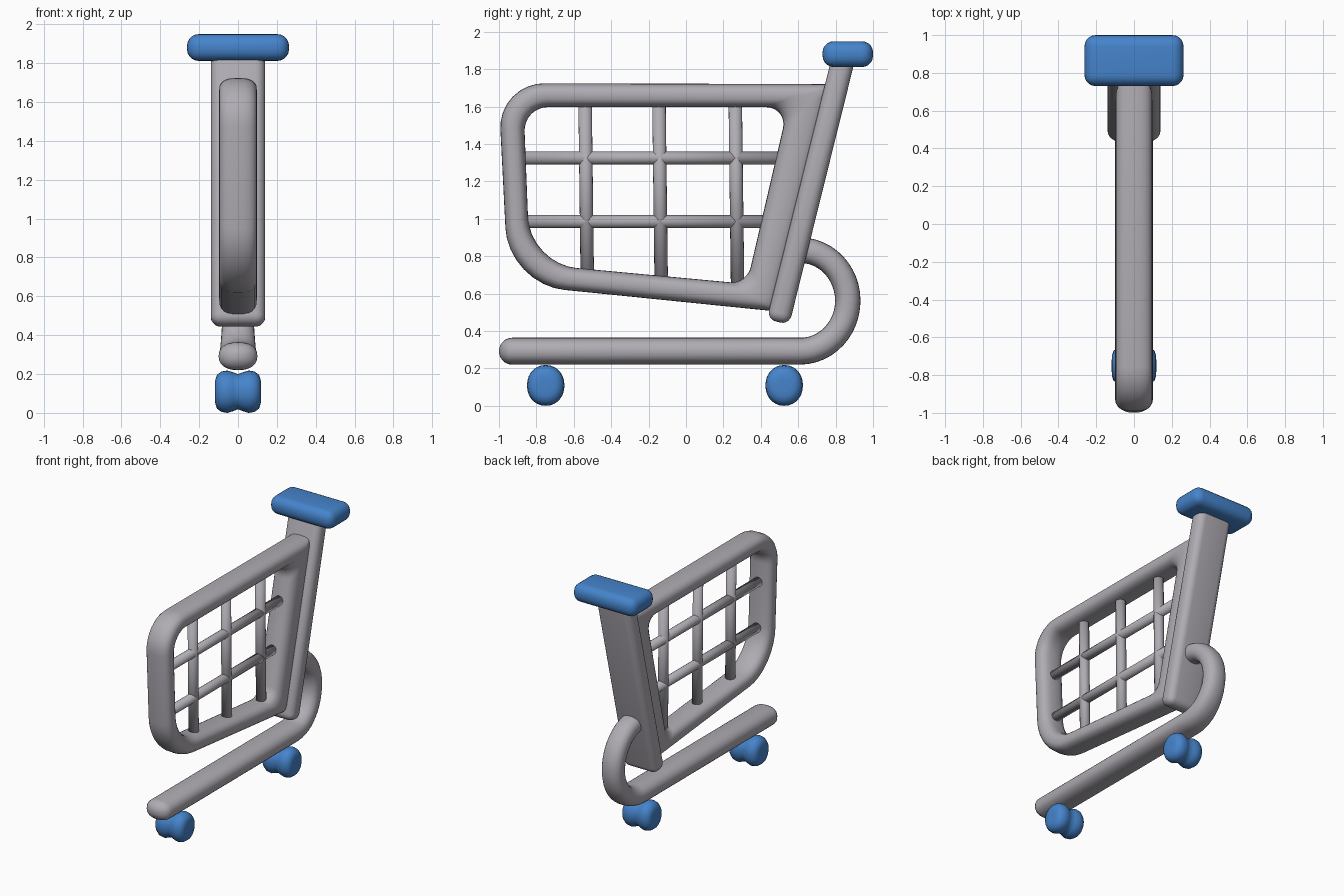
import bpy, bmesh, math
from mathutils import Vector

if "Cube" in bpy.data.objects:
    bpy.data.objects.remove(bpy.data.objects["Cube"])


def material(name, rgb):
    m = bpy.data.materials.new(name)
    m.diffuse_color = (*rgb, 1)
    m.use_nodes = True
    m.node_tree.nodes["Principled BSDF"].inputs["Base Color"].default_value = m.diffuse_color
    return m


GREY = material("light grey metal", (0.43, 0.41, 0.45))
BLUE = material("blue plastic", (0.06, 0.23, 0.60))


def finish(name, bm, mat):
    bmesh.ops.recalc_face_normals(bm, faces=bm.faces)
    me = bpy.data.meshes.new(name)
    bm.to_mesh(me)
    bm.free()
    me.materials.append(mat)
    for p in me.polygons:
        p.use_smooth = True
    ob = bpy.data.objects.new(name, me)
    bpy.context.collection.objects.link(ob)
    return ob


def loft(name, rings, mat, closed=False):
    """Skin a list of equal-length rings of points."""
    bm = bmesh.new()
    vs = [[bm.verts.new(p) for p in r] for r in rings]
    n, k = len(rings), len(rings[0])
    for i in range(n if closed else n - 1):
        a, b = vs[i], vs[(i + 1) % n]
        for j in range(k):
            bm.faces.new((a[j], a[(j + 1) % k], b[(j + 1) % k], b[j]))
    if not closed:
        bm.faces.new(vs[0])
        bm.faces.new(vs[-1])
    return finish(name, bm, mat)


def section(power, n=24):
    """Unit rounded-square cross-section."""
    f = lambda v: math.copysign(abs(v) ** (2 / power), v)
    return [(f(math.cos(2 * math.pi * i / n)), f(math.sin(2 * math.pi * i / n))) for i in range(n)]


def rounded(poly, radii, n=8):
    """Polygon in (y, z) with each corner replaced by an arc-like curve."""
    out = []
    for i, c in enumerate(poly):
        c = Vector(c)
        a = (Vector(poly[i - 1]) - c).normalized() * radii[i]
        b = (Vector(poly[(i + 1) % len(poly)]) - c).normalized() * radii[i]
        for s in range(n + 1):
            t = s / n
            w = [(1 - t) ** 2, 1.17 * t * (1 - t), t * t]  # near-circular weights
            w[1] = 1.41 * t * (1 - t)
            out.append(c + (a * w[0] + b * w[2]) / sum(w))
    return out


def rounded_box(name, size, loc, bevel, mat, rot=0):
    bm = bmesh.new()
    bmesh.ops.create_cube(bm, size=1)
    bmesh.ops.scale(bm, vec=size, verts=bm.verts)
    bmesh.ops.bevel(bm, geom=bm.edges[:], offset=bevel, segments=5, profile=0.5, affect='EDGES')
    ob = finish(name, bm, mat)
    ob.location = loc
    ob.rotation_euler.x = rot
    return ob


def rod(name, a, b, r, mat):
    a, b = Vector(a), Vector(b)
    d = (b - a).normalized()
    u = Vector((1, 0, 0))
    v = d.cross(u)
    return loft(name, [[p + u * r * cx + v * r * cy for cx, cy in section(2, 16)] for p in (a, b)], mat)


# Basket rim: skin between an outer and an inner rounded outline
outer = rounded([(-1.005, 1.725), (-0.95, 0.65), (0.48, 0.505), (0.785, 1.72)], [0.25, 0.30, 0.02, 0.02])
inner = rounded([(-0.868, 1.597), (-0.835, 0.76), (0.325, 0.652), (0.545, 1.597)], [0.13, 0.25, 0.09, 0.12])
rings = []
for o, i in zip(outer, inner):
    mid, half = (o + i) / 2, (o - i) / 2
    rings.append([(0.097 * sx, *(mid + half * sn)) for sx, sn in section(2.6)])
loft("basket_rim", rings, GREY, closed=True)

# Basket grid
for k, y in enumerate((-0.535, -0.14, 0.268)):
    rod(f"grid_upright_{k}", (0, y + 0.008, 0.62), (0, y - 0.005, 1.66), 0.036, GREY)
for k, (z, end) in enumerate(((1.325, 0.56), (0.985, 0.48))):
    rod(f"grid_crossbar_{k}", (0, -0.92, z), (0, end, z), 0.035, GREY)

# Leaning rear post
lo, hi = Vector((0, 0.492, 0.448)), Vector((0, 0.845, 1.87))
d = hi - lo
rounded_box("rear_post", (0.28, 0.124, d.length), (lo + hi) / 2, 0.05, GREY, -math.atan2(d.y, d.z))

# Base rail with rounded front end and hook curling back into the post
path, size = [], []
for t in range(6):
    a = math.radians(12 + 78 * t / 5)
    path.append((-0.93 - 0.07 * math.cos(a), 0.292))
    size.append((0.1 * math.sin(a), 0.072 * math.sin(a)))
path.append((0.3, 0.292))
size.append((0.1, 0.072))
for t in range(25):
    a = math.radians(-90 + 180 * t / 24)
    path.append((0.61 + 0.255 * math.cos(a), 0.562 + 0.27 * math.sin(a)))
    size.append((0.1 - 0.02 * min(1, t / 10), 0.072 - 0.004 * min(1, t / 10)))
rings = []
for i, (y, z) in enumerate(path):
    p, q = path[max(i - 1, 0)], path[min(i + 1, len(path) - 1)]
    t = (Vector(q) - Vector(p)).normalized()
    w, h = size[i]
    rings.append([(w * sx, y - t.y * h * sn, z + t.x * h * sn) for sx, sn in section(2.3)])
loft("base_rail", rings, GREY)

# Handle grip
rounded_box("handle_grip", (0.525, 0.27, 0.138), (0, 0.865, 1.88), 0.06, BLUE)

# Wheels: twin rollers with a waist between them
half = [(0.118, 0.03), (0.117, 0.06), (0.108, 0.087), (0.085, 0.104), (0.055, 0.109), (0.025, 0.1)]
profile = [(-x, r) for x, r in half] + [(0, 0.09)] + half[::-1]
for name, y in (("front_wheel", -0.75), ("rear_wheel", 0.525)):
    loft(name, [[(x, y + 0.92 * r * cx, 0.109 + r * cy) for cx, cy in section(2.1, 28)]
                for x, r in profile], BLUE)
